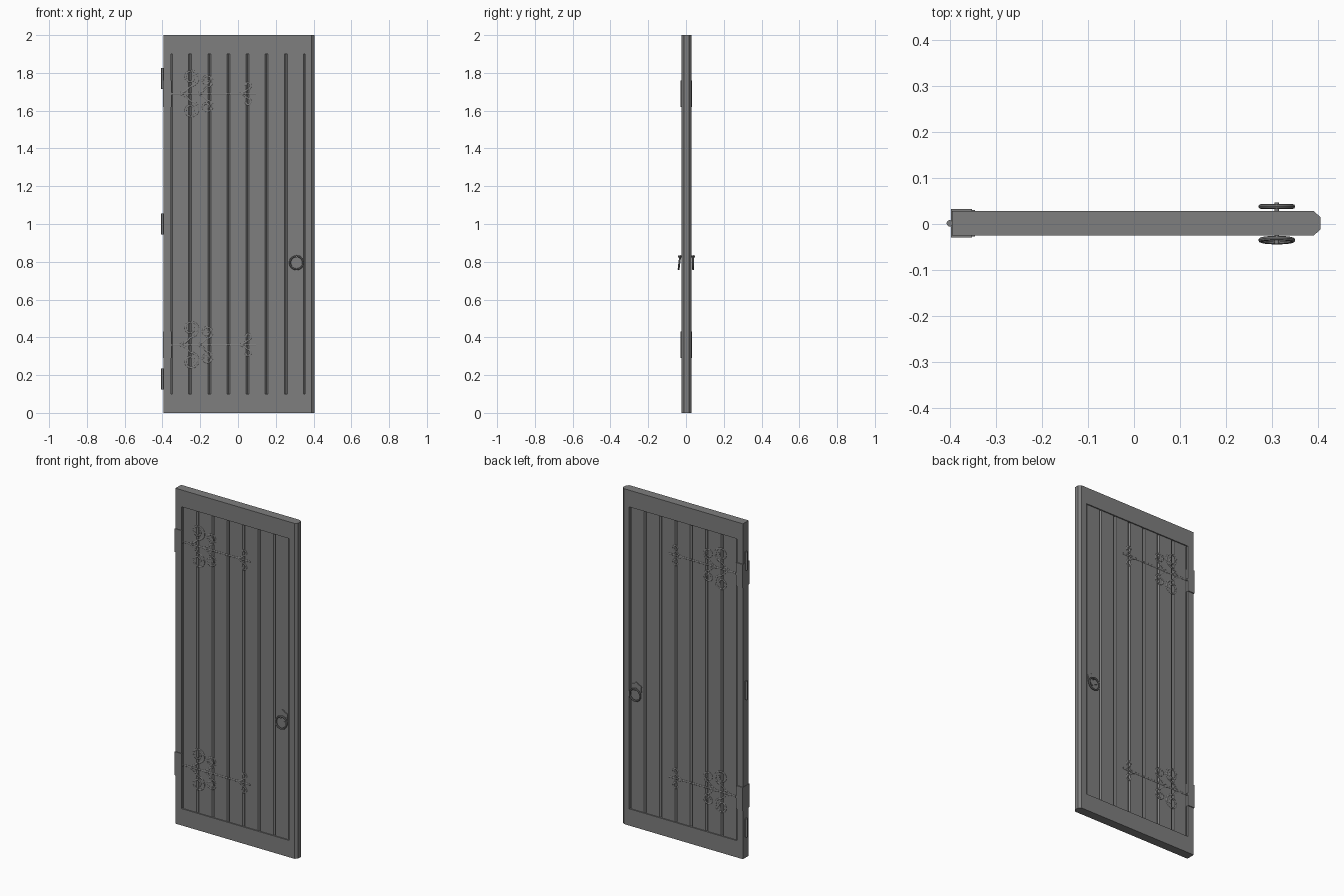
import bpy, bmesh, math
from mathutils import Matrix, Vector

cube = bpy.data.objects.get("Cube")
if cube:
    bpy.data.objects.remove(cube, do_unlink=True)

mat = bpy.data.materials.new("dark grey")
mat.use_nodes = True
grey = (0.21, 0.21, 0.21, 1)
mat.diffuse_color = grey
mat.node_tree.nodes["Principled BSDF"].inputs["Base Color"].default_value = grey

MID = 0.0015                  # middle of the door's thickness
FRAME, PLANK = 0.0265, 0.02   # half thicknesses


def finish(name, bm):
    bmesh.ops.recalc_face_normals(bm, faces=bm.faces)
    mesh = bpy.data.meshes.new(name)
    bm.to_mesh(mesh)
    bm.free()
    mesh.materials.append(mat)
    obj = bpy.data.objects.new(name, mesh)
    bpy.context.collection.objects.link(obj)
    return obj


def prism(name, points, direction):
    """Extrude a closed outline along a direction."""
    bm = bmesh.new()
    face = bm.faces.new([bm.verts.new(p) for p in points])
    res = bmesh.ops.extrude_face_region(bm, geom=[face])
    verts = [v for v in res["geom"] if isinstance(v, bmesh.types.BMVert)]
    bmesh.ops.translate(bm, verts=verts, vec=Vector(direction))
    return finish(name, bm)


def box(name, x0, x1, y0, y1, z0, z1):
    return prism(name, [(x0, y0, z0), (x1, y0, z0), (x1, y1, z0), (x0, y1, z0)],
                 (0, 0, z1 - z0))


def cylinder(name, loc, radius, depth, sides, along_y=False):
    bm = bmesh.new()
    turn = Matrix.Rotation(math.pi / 2 if along_y else 0, 4, 'X')
    bmesh.ops.create_cone(bm, cap_ends=True, segments=sides, radius1=radius,
                          radius2=radius, depth=depth,
                          matrix=Matrix.Translation(loc) @ turn)
    return smooth(finish(name, bm))


def smooth(obj):
    bpy.ops.object.select_all(action='DESELECT')
    obj.select_set(True)
    bpy.context.view_layer.objects.active = obj
    bpy.ops.object.shade_smooth_by_angle(angle=math.radians(35))
    return obj


# Frame: slab with a chamfered closing edge and an opening for the planks
F = FRAME
frame = prism("door_frame", [(x, MID + y, 0) for x, y in
              [(-0.395, -F), (0.39, -F), (0.405, -F / 2), (0.405, F / 2),
               (0.39, F), (-0.395, F)]], (0, 0, 2))
cutter = box("opening_cutter", -0.355, 0.355, -0.1, 0.1, 0.1, 1.9)
cutter.hide_render = True
cut = frame.modifiers.new("opening", 'BOOLEAN')
cut.operation = 'DIFFERENCE'
cut.solver = 'EXACT'
cut.object = cutter
bpy.context.view_layer.objects.active = frame
bpy.ops.object.modifier_apply(modifier=cut.name)
bpy.data.objects.remove(cutter, do_unlink=True)

# Seven planks with bevelled edges that leave V grooves between them
COUNT = 7
pitch = 0.71 / COUNT
for i in range(COUNT):
    c, h, b = -0.355 + pitch * (i + 0.5), pitch / 2, 0.008
    outline = [(-h, b - PLANK), (b - h, -PLANK), (h - b, -PLANK), (h, b - PLANK),
               (h, PLANK - b), (h - b, PLANK), (b - h, PLANK), (-h, PLANK - b)]
    prism(f"plank_{i + 1}", [(c + x, MID + y, 0.1) for x, y in outline], (0, 0, 1.8))


def scroll(cx, cz, radius, lead, turns=1.35):
    """Stem leaving the strap, then an inward spiral."""
    pts = [(cx - lead, 0), (cx - lead * 0.45, (cz - radius) * 0.35)]
    steps = 26
    for k in range(steps + 1):
        t = k / steps
        a = -math.pi / 2 + t * turns * 2 * math.pi
        r = radius * (1 - 0.7 * t)
        pts.append((cx + r * math.cos(a), cz + r * math.sin(a)))
    return pts


def ironwork(name, y, z):
    """Flattened wrought strap with mirrored scrolls."""
    lines = [[(-0.37, 0), (0.095, 0)]]
    for side in (1, -1):
        for s in (scroll(-0.25, 0.086, 0.046, 0.06), scroll(-0.165, 0.068, 0.034, 0.05),
                  scroll(0.05, 0.045, 0.022, 0.04, 0.8)):
            lines.append([(px, pz * side) for px, pz in s])
    curve = bpy.data.curves.new(name, 'CURVE')
    curve.dimensions = '3D'
    curve.bevel_depth = 0.005
    curve.bevel_resolution = 1
    curve.use_fill_caps = True
    for line in lines:
        spline = curve.splines.new('POLY')
        spline.points.add(len(line) - 1)
        for point, (px, pz) in zip(spline.points, line):
            point.co = (px, 0, pz, 1)
    curve.materials.append(mat)
    obj = bpy.data.objects.new(name, curve)
    obj.location = (0, y, z)
    obj.scale.y = 0.5
    bpy.context.collection.objects.link(obj)


for label, z in (("upper", 1.69), ("lower", 0.36)):
    # Plate wrapped round the hinge edge, and straps on both faces
    box(f"{label}_hinge_plate", -0.397, -0.352, -0.029, 0.033, z - 0.07, z + 0.07)
    for face, side in (("front", -1), ("back", 1)):
        ironwork(f"{label}_{face}_strap", MID + side * PLANK, z)
        # Short strap piece lying over the frame stile
        ys = sorted((MID + side * PLANK, MID + side * (FRAME + 0.002)))
        box(f"{label}_{face}_strap_root", -0.37, -0.345, *ys, z - 0.006, z + 0.006)

# Hinge pins
for label, z in (("upper", 1.77), ("middle", 1.0), ("lower", 0.18)):
    cylinder(f"{label}_hinge_pin", (-0.4, MID, z), 0.007, 0.11, 12)

# Ring handles, with a lobed backplate on each face
X, Z = 0.31, 0.828
for face, side, tilt in (("front", -1, 7), ("back", 1, 0)):
    rim = []
    for k in range(48):
        a = k * math.tau / 48
        r = 0.034 + 0.0035 * math.cos(6 * a)
        rim.append((X + r * math.sin(a), MID + side * PLANK, Z + r * math.cos(a)))
    smooth(prism(f"{face}_handle_plate", rim, (0, side * 0.005, 0)))
    bpy.ops.mesh.primitive_torus_add(
        major_segments=32, minor_segments=8, major_radius=0.035, minor_radius=0.005,
        location=(X, MID + side * 0.0365, Z - 0.033),
        rotation=(math.radians(90 - tilt), 0, 0))
    ring = bpy.context.object
    ring.name = f"{face}_handle_ring"
    ring.data.materials.append(mat)
    smooth(ring)
cylinder("handle_spindle", (X, MID, Z), 0.005, 0.09, 12, along_y=True)
